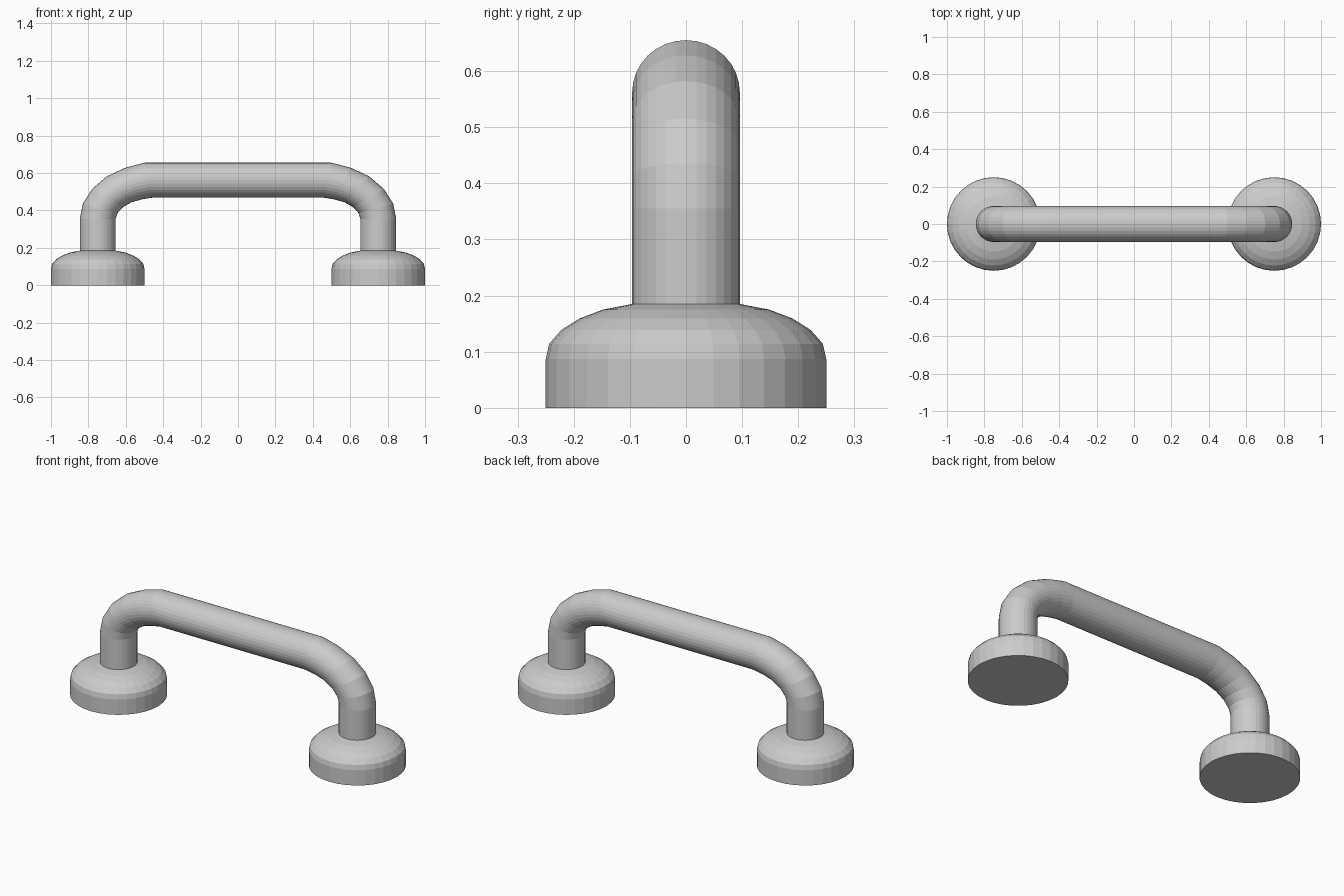
import bpy, bmesh
from math import sin, cos, pi, radians

if "Cube" in bpy.data.objects:
    bpy.data.objects.remove(bpy.data.objects["Cube"])

SIDES = 32
LEG_X = 0.75
R = 0.096


def finish(name, bm):
    bmesh.ops.recalc_face_normals(bm, faces=bm.faces[:])
    mesh = bpy.data.meshes.new(name)
    bm.to_mesh(mesh)
    bm.free()
    obj = bpy.data.objects.new(name, mesh)
    bpy.context.collection.objects.link(obj)
    return obj


def bridge(bm, rings):
    for a, b in zip(rings, rings[1:]):
        for i in range(SIDES):
            j = (i + 1) % SIDES
            bm.faces.new((a[i], a[j], b[j], b[i]))


# Round domed foot, meeting the tube at its top edge
def foot(name, x):
    profile = [(0.25, 0), (0.25, 0.087), (0.244, 0.114), (0.222, 0.139),
               (0.19, 0.159), (0.148, 0.175), (R, 0.185)]
    bm = bmesh.new()
    rings = [[bm.verts.new((x + r * cos(2 * pi * i / SIDES),
                            r * sin(2 * pi * i / SIDES), z))
              for i in range(SIDES)] for r, z in profile]
    bm.faces.new(rings[0])
    bridge(bm, rings)
    return finish(name, bm)


# Bent tube: centre x, centre z and tilt of each ring, mirrored for the other leg
half = [(-LEG_X, 0.185, 0), (-LEG_X, 0.355, 0), (-0.737, 0.411, 15),
        (-0.697, 0.467, 30), (-0.635, 0.513, 46), (-0.557, 0.544, 61),
        (-0.477, 0.562, 76)]
path = half + [(-x, z, 180 - t) for x, z, t in reversed(half)]
bm = bmesh.new()
rings = []
for x, z, t in path:
    t = radians(t)
    ring = []
    for i in range(SIDES):
        a = 2 * pi * i / SIDES
        u, v = R * cos(a), R * sin(a)
        ring.append(bm.verts.new((x - u * cos(t), v, z + u * sin(t))))
    rings.append(ring)
bridge(bm, rings)
finish("handle_bar", bm)

foot("left_foot", -LEG_X)
foot("right_foot", LEG_X)
